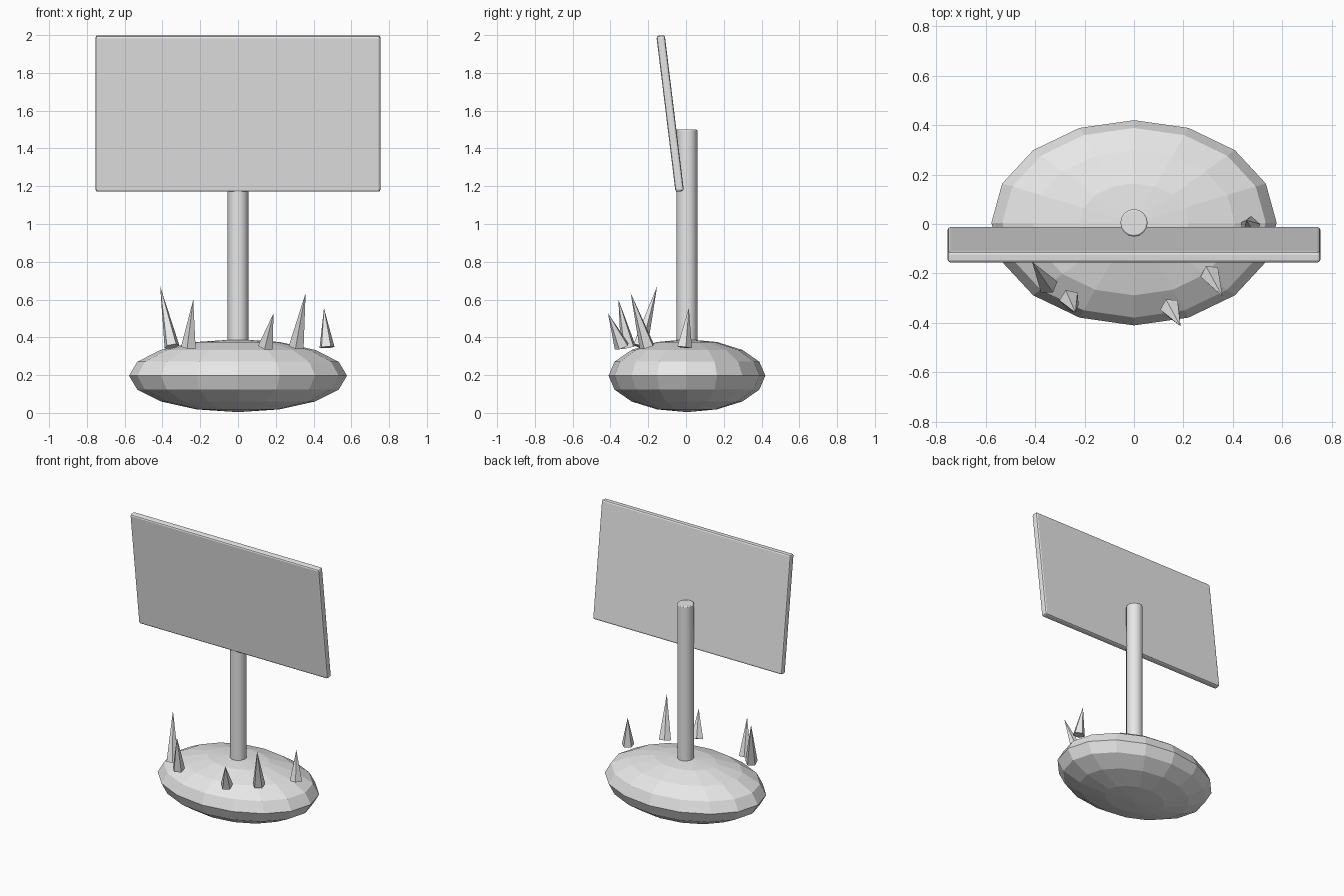
import bpy, math
from mathutils import Vector

if "Cube" in bpy.data.objects:
    bpy.data.objects.remove(bpy.data.objects["Cube"])

grey = bpy.data.materials.new("plain_grey")
grey.diffuse_color = (0.8, 0.8, 0.8, 1)
grey.use_nodes = True
grey.node_tree.nodes["Principled BSDF"].inputs["Base Color"].default_value = grey.diffuse_color


def finish(name, bevel=0, segments=2, smooth=False):
    """Name the active object, colour it, and optionally round its edges."""
    ob = bpy.context.object
    ob.name = name
    ob.data.materials.append(grey)
    bpy.ops.object.transform_apply(location=False, rotation=False, scale=True)
    if bevel:
        mod = ob.modifiers.new("rounded_edges", 'BEVEL')
        mod.width = bevel
        mod.segments = segments
        mod.limit_method = 'ANGLE'
        mod.angle_limit = math.radians(40)
    if smooth:
        bpy.ops.object.shade_smooth_by_angle(angle=math.radians(35))
    return ob


# Faceted, squashed mound
bpy.ops.mesh.primitive_uv_sphere_add(segments=16, ring_count=8, radius=1,
                                     location=(0, 0.005, 0.197))
bpy.context.object.scale = (0.577, 0.415, 0.193)
finish("mound")

# Round post
bpy.ops.mesh.primitive_cylinder_add(vertices=16, radius=0.055, depth=1.3,
                                    location=(0, 0.005, 0.85))
finish("post", bevel=0.006, smooth=True)

# Sign board leaning forward
bpy.ops.mesh.primitive_cube_add(size=1, location=(0, -0.084, 1.585),
                                rotation=(math.radians(7), 0, 0))
bpy.context.object.scale = (1.508, 0.045, 0.832)
finish("sign_board", bevel=0.012)

# Grass spikes: base centre, tip
spikes = [
    ((-0.35, -0.245, 0.352), (-0.412, -0.153, 0.67)),
    ((-0.26, -0.305, 0.347), (-0.237, -0.358, 0.60)),
    ((0.147, -0.338, 0.350), (0.188, -0.413, 0.527)),
    ((0.31, -0.205, 0.350), (0.358, -0.293, 0.635)),
    ((0.47, -0.01, 0.347), (0.455, 0.015, 0.555)),
]
for i, (base, tip) in enumerate(spikes, 1):
    base, tip = Vector(base), Vector(tip)
    axis = tip - base
    bpy.ops.mesh.primitive_cone_add(
        vertices=5, radius1=0.042, radius2=0, depth=axis.length,
        location=(base + tip) / 2,
        rotation=axis.to_track_quat('Z', 'Y').to_euler())
    finish(f"grass_spike_{i}")
